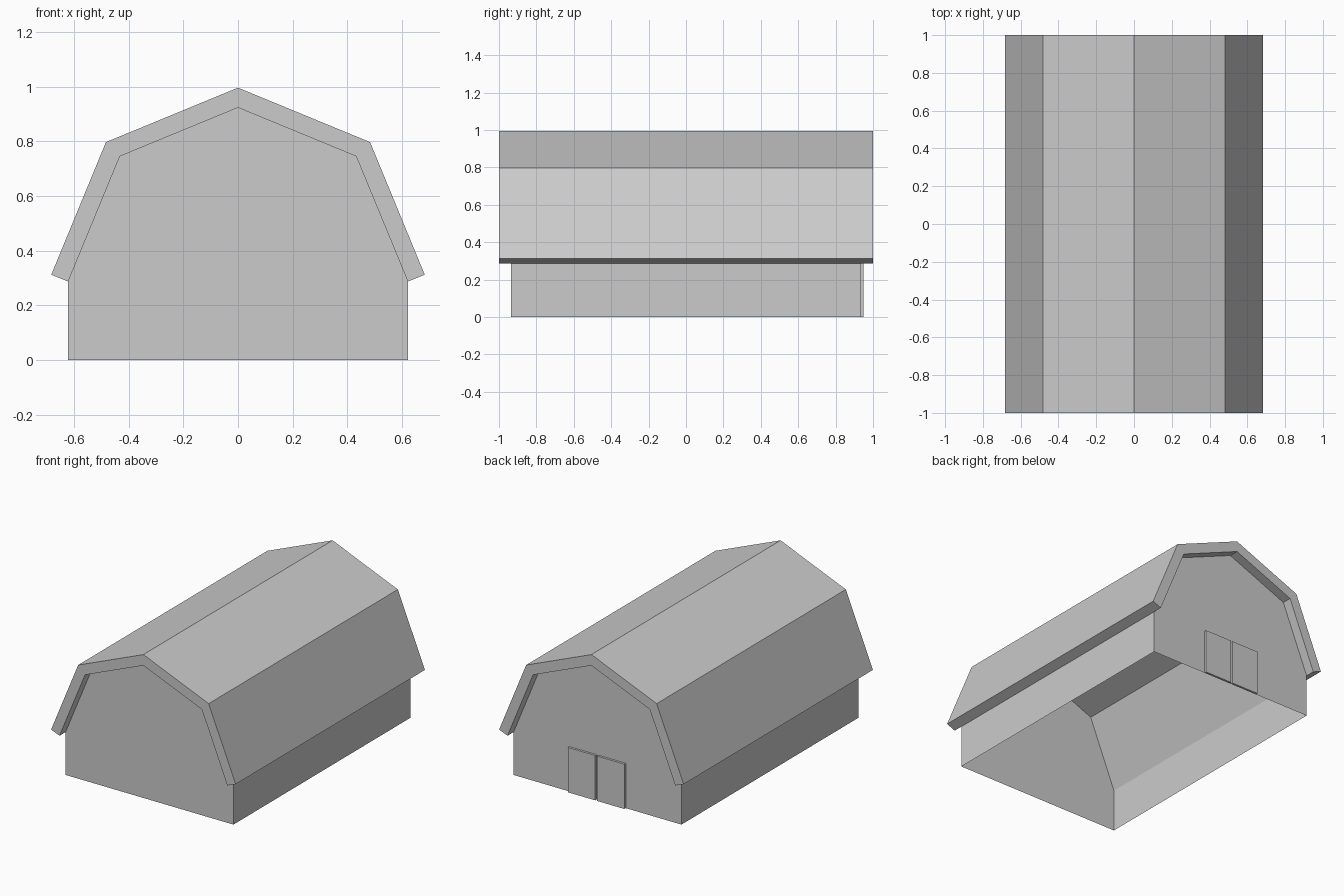
import bpy

if "Cube" in bpy.data.objects:
    bpy.data.objects.remove(bpy.data.objects["Cube"])

OUTER = [(0.683, 0.312), (0.483, 0.797), (0, 0.996)]
INNER = [(0.621, 0.287), (0.432, 0.745), (0, 0.923)]
ROOF_Y, WALL_X, WALL_Y = 1.0, 0.621, 0.935


def mirrored(half):
    """Full profile from right eave over the ridge to the left eave."""
    return half + [(-x, z) for x, z in reversed(half[:-1])]


def add_mesh(name, verts, faces):
    mesh = bpy.data.meshes.new(name)
    mesh.from_pydata(verts, [], faces)
    obj = bpy.data.objects.new(name, mesh)
    bpy.context.collection.objects.link(obj)
    return obj


# Gambrel roof: a folded slab running the full length
out, inn = mirrored(OUTER), mirrored(INNER)
n = len(out)
verts = [(x, y, z) for y in (-ROOF_Y, ROOF_Y) for x, z in out + inn]
faces = []
for i in range(n - 1):
    a, b, c, d = i, i + 1, n + i + 1, n + i
    k = 2 * n
    faces += [(a, b, c, d), (d + k, c + k, b + k, a + k),
              (a, a + k, b + k, b), (d, c, c + k, d + k)]
for i in (0, n - 1):
    q = (i, n + i, 3 * n + i, 2 * n + i)
    faces.append(q if i == 0 else q[::-1])
add_mesh("roof", verts, faces)

# Thin walls, open underneath: two gable ends and two low sides
gable = [(WALL_X, 0)] + inn + [(-WALL_X, 0)]
m = len(gable)
verts = [(x, y, z) for y in (-WALL_Y, WALL_Y) for x, z in gable]
faces = [tuple(reversed(range(m))), tuple(range(m, 2 * m)),
         (0, m, m + 1, 1), (m - 2, 2 * m - 2, 2 * m - 1, m - 1)]
add_mesh("walls", verts, faces)

# Pair of door panels on the back gable
for side, name in ((-1, "left_door"), (1, "right_door")):
    bpy.ops.mesh.primitive_cube_add(size=1, location=(side * 0.108, WALL_Y + 0.0075, 0.15))
    door = bpy.context.object
    door.name = name
    door.scale = (0.202, 0.015, 0.30)
